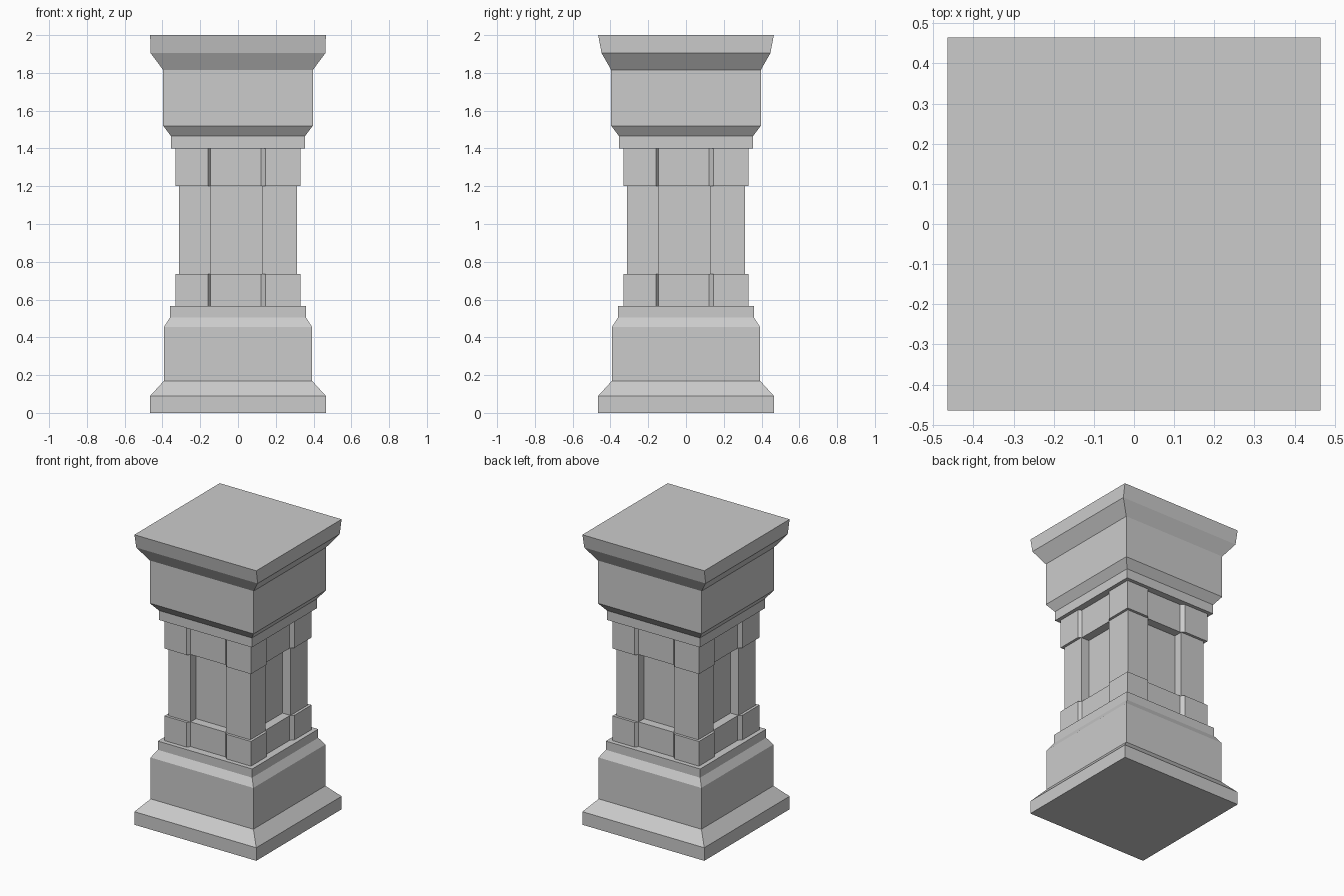
import bpy

if "Cube" in bpy.data.objects:
    bpy.data.objects.remove(bpy.data.objects["Cube"])

def loft(name, rings):
    """Closed solid from equally sized rings of 3D points, bottom to top."""
    n = len(rings[0])
    verts = [p for ring in rings for p in ring]
    faces = [tuple(reversed(range(n))), tuple(range(len(verts) - n, len(verts)))]
    for k in range(len(rings) - 1):
        for i in range(n):
            j = (i + 1) % n
            faces.append((k*n + i, k*n + j, (k+1)*n + j, (k+1)*n + i))
    mesh = bpy.data.meshes.new(name)
    mesh.from_pydata(verts, [], faces)
    mesh.update()
    obj = bpy.data.objects.new(name, mesh)
    bpy.context.collection.objects.link(obj)
    return obj

def moulding(name, profile):
    """Square stepped block; profile is (half x, half y, z)."""
    loft(name, [[(-x, -y, z), (x, -y, z), (x, y, z), (-x, y, z)] for x, y, z in profile])

def notched(name, half, inner, left, right, z0, z1):
    """Square prism with a recessed panel on all four sides."""
    side = [(-half, -half), (left[0], -half), (left[1], -inner),
            (right[1], -inner), (right[0], -half)]
    ring = []
    for _ in range(4):
        ring += side
        side = [(-y, x) for x, y in side]
    loft(name, [[(x, y, z) for x, y in ring] for z in (z0, z1)])

# Base: plinth, slope, block, chamfer and top step
moulding("base", [(.465, .465, 0), (.465, .465, .09), (.392, .392, .17),
                  (.392, .392, .455), (.36, .36, .505), (.36, .36, .565)])

# Shaft with deep panels between two shallow-panelled bands
band_l, band_r = (-.16, -.145), (.145, .122)
notched("lower_band", .33, .309, band_l, band_r, .565, .735)
notched("shaft", .312, .25, (-.145, -.145), (.128, .128), .735, 1.2)
notched("upper_band", .33, .309, band_l, band_r, 1.2, 1.4)

# Capital: neck, chamfer, block and flared top
moulding("capital", [(.355, .355, 1.4), (.355, .355, 1.465), (.396, .396, 1.52),
                     (.396, .396, 1.815), (.463, .447, 1.905), (.465, .465, 2)])
